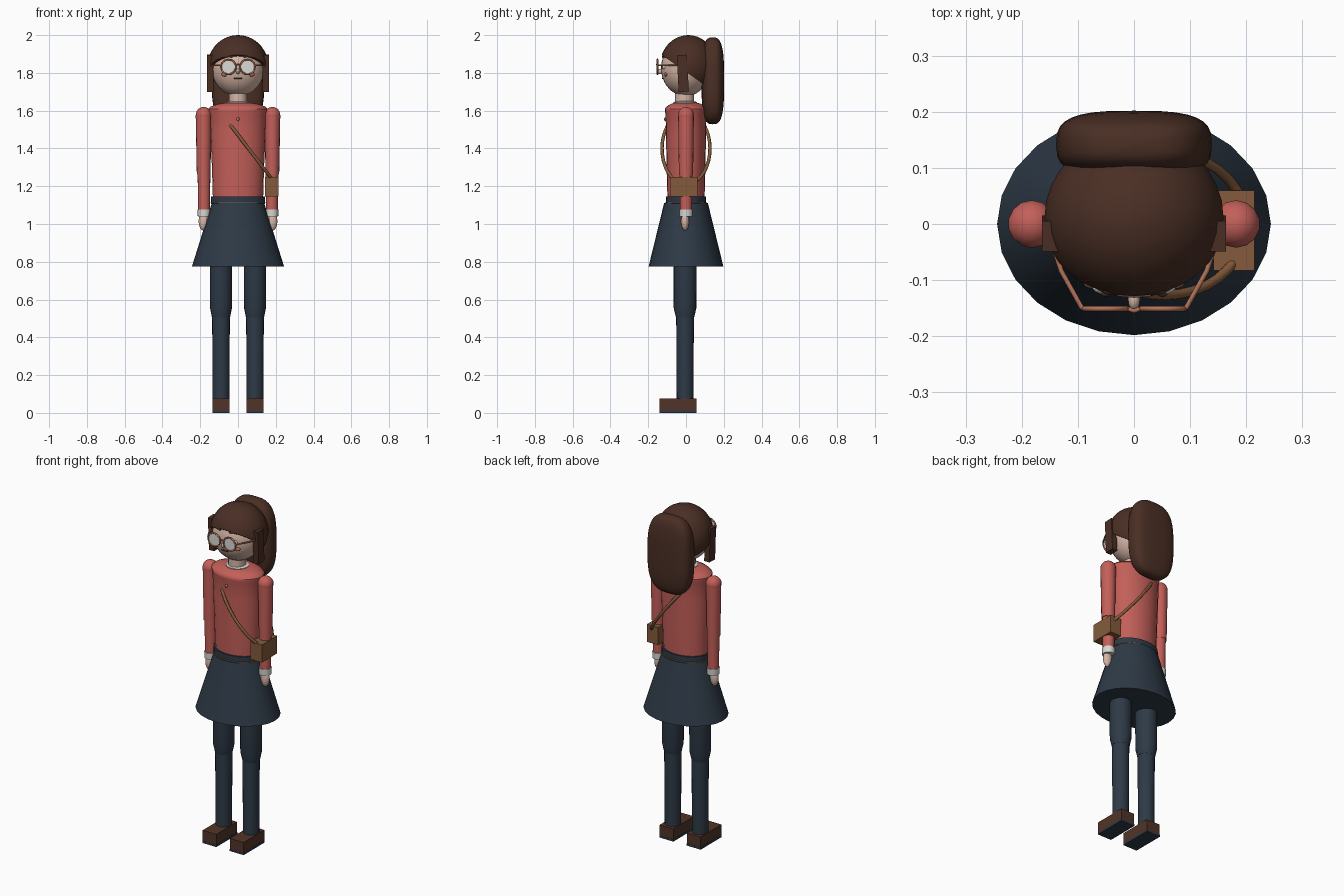
import bpy, bmesh, math
from mathutils import Vector, Matrix

if "Cube" in bpy.data.objects:
    bpy.data.objects.remove(bpy.data.objects["Cube"])

def mat(name, r, g, b):
    m = bpy.data.materials.new(name)
    m.diffuse_color = (r, g, b, 1)
    m.use_nodes = True
    m.node_tree.nodes["Principled BSDF"].inputs["Base Color"].default_value = m.diffuse_color
    return m

RED = mat("coral_red", .55, .115, .10)
NAVY = mat("navy", .027, .042, .062)
HAIR = mat("dark_brown", .068, .028, .018)
SKIN = mat("skin", .68, .47, .38)
WHITE = mat("off_white", .70, .71, .66)
BAG = mat("tan_leather", .23, .105, .045)
SHOE = mat("shoe_brown", .085, .034, .020)
COPPER = mat("copper", .45, .17, .10)

def finish(name, bm, m, smooth=True):
    bmesh.ops.recalc_face_normals(bm, faces=bm.faces)
    me = bpy.data.meshes.new(name)
    bm.to_mesh(me)
    bm.free()
    me.materials.append(m)
    ob = bpy.data.objects.new(name, me)
    bpy.context.collection.objects.link(ob)
    if smooth:
        bpy.ops.object.select_all(action='DESELECT')
        ob.select_set(True)
        bpy.context.view_layer.objects.active = ob
        bpy.ops.object.shade_smooth_by_angle(angle=math.radians(40))
    return ob

def loft(name, rings, m, x=0, y=0, n=24):
    """Closed stack of ellipses given as (rx, ry, z)."""
    bm = bmesh.new()
    loops = [[bm.verts.new((x + rx * math.cos(2 * math.pi * i / n),
                            y + ry * math.sin(2 * math.pi * i / n), z)) for i in range(n)]
             for rx, ry, z in rings]
    for a, b in zip(loops, loops[1:]):
        for i in range(n):
            bm.faces.new((a[i], a[(i + 1) % n], b[(i + 1) % n], b[i]))
    bm.faces.new(loops[0])
    bm.faces.new(loops[-1])
    return finish(name, bm, m)

def ball(name, c, r, m, n=24, power=1.0, cut=None):
    """Ellipsoid; power < 1 squares it off; cut = (point, normal) drops the outer side."""
    bm = bmesh.new()
    bmesh.ops.create_uvsphere(bm, u_segments=n, v_segments=max(8, n * 2 // 3), radius=1)
    for v in bm.verts:
        v.co = Vector([c[k] + r[k] * math.copysign(abs(v.co[k]) ** power, v.co[k])
                       for k in range(3)])
    if cut:
        res = bmesh.ops.bisect_plane(bm, geom=bm.verts[:] + bm.edges[:] + bm.faces[:],
                                     plane_co=cut[0], plane_no=cut[1], clear_outer=True)
        bmesh.ops.edgeloop_fill(bm, edges=[e for e in res['geom_cut']
                                           if isinstance(e, bmesh.types.BMEdge)])
    return finish(name, bm, m)

def box(name, lo, hi, m, tilt=0.0):
    bm = bmesh.new()
    bmesh.ops.create_cube(bm, size=1)
    lo, hi = Vector(lo), Vector(hi)
    M = Matrix.Translation((lo + hi) / 2) @ Matrix.Rotation(tilt, 4, 'X') \
        @ Matrix.Diagonal((*(hi - lo), 1))
    bm.transform(M)
    return finish(name, bm, m, False)

def disc(name, c, r, depth, m, rz=None):
    bm = bmesh.new()
    bmesh.ops.create_cone(bm, cap_ends=True, segments=20, radius1=r, radius2=r, depth=depth)
    bm.transform(Matrix.Translation(c) @ Matrix.Diagonal((1, 1, (rz or r) / r, 1))
                 @ Matrix.Rotation(math.pi / 2, 4, 'X'))
    return finish(name, bm, m)

def tube(name, pts, r, m, closed=False):
    cu = bpy.data.curves.new(name, 'CURVE')
    cu.dimensions = '3D'
    cu.bevel_depth = r
    cu.bevel_resolution = 2
    cu.use_fill_caps = True
    sp = cu.splines.new('POLY')
    sp.points.add(len(pts) - 1)
    for p, co in zip(sp.points, pts):
        p.co = (*co, 1)
    sp.use_cyclic_u = closed
    cu.materials.append(m)
    ob = bpy.data.objects.new(name, cu)
    bpy.context.collection.objects.link(ob)
    return ob

def ellipse(f, n=28):
    return [f(math.cos(2 * math.pi * i / n), math.sin(2 * math.pi * i / n)) for i in range(n)]

# Torso, collar, waistband and skirt
loft("sweater", [(.133, .098, 1.13), (.138, .103, 1.30), (.146, .106, 1.48), (.150, .108, 1.58),
                 (.156, .112, 1.597), (.156, .112, 1.610), (.145, .102, 1.622),
                 (.105, .080, 1.636), (.060, .058, 1.642)], RED)
loft("collar", [(.062, .060, 1.625), (.064, .062, 1.645), (.050, .050, 1.65)], WHITE, y=-.005)
ball("sweater_button", (0, -.110, 1.555), (.009, .007, .009), COPPER, 10)
loft("waistband", [(.142, .107, 1.105), (.142, .107, 1.145)], NAVY)
tube("waist_piping", ellipse(lambda c, s: (.142 * c, .109 * s, 1.112)), .003, BAG, True)
loft("skirt", [(.244, .198, .775), (.139, .116, 1.11)], NAVY)

# Neck and head
loft("neck", [(.048, .050, 1.60), (.048, .050, 1.72)], SKIN, y=-.008, n=20)
ball("head", (0, -.002, 1.825), (.140, .130, .148), SKIN, 32)
ball("nose", (0, -.134, 1.808), (.011, .020, .014), SKIN, 12)
box("mouth", (-.02, -.128, 1.768), (.02, -.119, 1.775), SHOE, -.3)

# Hair: sloping cap, long back hair, side locks
ball("hair_cap", (0, .012, 1.838), (.160, .150, .162), HAIR, 32,
     cut=((0, -.14, 1.903), (0, -.70, -1)))
ball("back_hair", (0, .142, 1.758), (.139, .060, .230), HAIR, 32, .65)

# Glasses bridge
tube("glasses_bridge", [(-.014, -.15, 1.84), (0, -.155, 1.845), (.014, -.15, 1.84)], .004, COPPER)

for s, side in ((-1, "left"), (1, "right")):
    # Face details and glasses
    ex = s * .051
    ball(side + "_eye", (ex, -.112, 1.832), (.024, .014, .016), WHITE, 14)
    ball(side + "_pupil", (ex, -.124, 1.832), (.009, .006, .010), SHOE, 10)
    tube(side + "_eyebrow", [(s * .03, -.123, 1.884), (s * .05, -.120, 1.889),
                             (s * .07, -.108, 1.884)], .005, HAIR)
    ball(side + "_cheek", (s * .068, -.106, 1.792), (.022, .010, .011), COPPER, 12)
    disc(side + "_lens", (ex, -.150, 1.832), .037, .004, WHITE)
    tube(side + "_glasses_rim", ellipse(lambda c, t: (ex + .039 * c, -.151, 1.832 + .039 * t), 24),
         .0045, COPPER, True)
    tube(side + "_temple", [(s * .089, -.151, 1.84), (s * .094, -.148, 1.84),
                            (s * .130, -.083, 1.84), (s * .147, -.03, 1.84)], .0045, COPPER)
    lo, hi = sorted((s * .130, s * .164))
    box(side + "_hair_lock", (lo, -.044, 1.70), (hi, .010, 1.895), HAIR, .05)

    # Arm
    ax = s * .182
    ball(side + "_shoulder", (ax, 0, 1.577), (.043, .043, .043), RED, 14)
    loft(side + "_upper_arm", [(.036, .037, 1.265), (.037, .038, 1.30), (.042, .042, 1.577)],
         RED, ax, n=16)
    loft(side + "_forearm", [(.031, .031, 1.07), (.034, .034, 1.28)], RED, s * .180, n=16)
    loft(side + "_cuff", [(.033, .034, 1.04), (.035, .036, 1.078)], WHITE, s * .180, n=16)
    ball(side + "_hand", (s * .182, -.005, 1.015), (.027, .021, .050), SKIN, 14)
    ball(side + "_thumb", (s * .160, -.014, 1.015), (.009, .010, .024), SKIN, 10)

    # Leg
    lx = s * .090
    loft(side + "_thigh", [(.048, .048, .505), (.058, .060, .555), (.059, .061, .80)],
         NAVY, lx, -.005, 20)
    loft(side + "_shin", [(.044, .044, .06), (.047, .047, .52)], NAVY, lx, -.005, 20)
    box(side + "_shoe", (lx - .045, -.14, .012), (lx + .045, .055, .075), SHOE)
    box(side + "_sole", (lx - .046, -.141, 0), (lx + .046, .056, .013), NAVY)

# Shoulder bag and its strap
box("bag", (.142, -.083, 1.145), (.215, .060, 1.25), BAG)
tube("bag_strap", ellipse(lambda c, t: (.055 - .146 * c, .127 * t, 1.40 + .19 * c), 36),
     .009, BAG, True)
